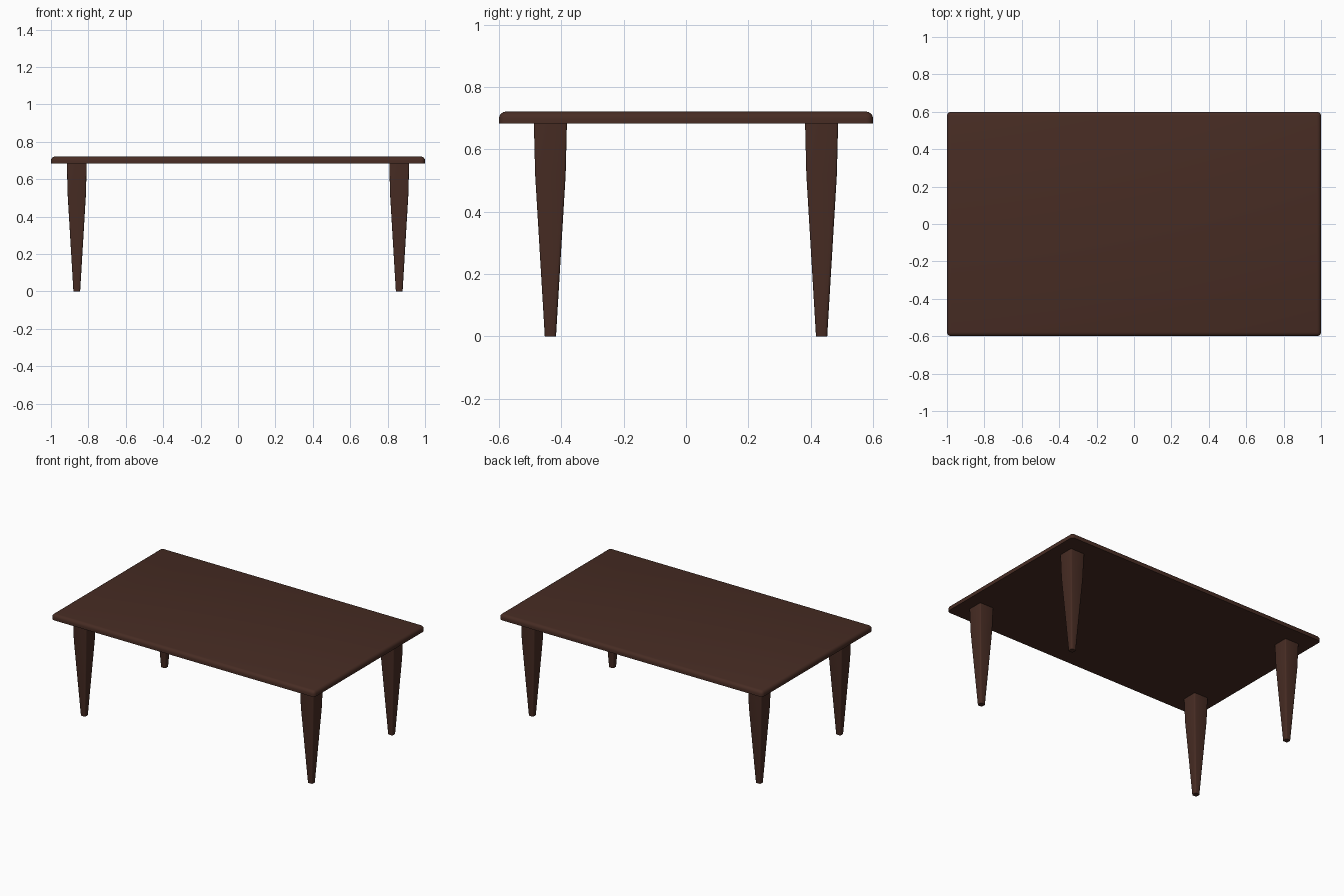
import bpy, bmesh, math

if "Cube" in bpy.data.objects:
    bpy.data.objects.remove(bpy.data.objects["Cube"])

wood = bpy.data.materials.new("dark walnut")
wood.diffuse_color = (0.063, 0.025, 0.017, 1)
wood.use_nodes = True
wood.node_tree.nodes["Principled BSDF"].inputs["Base Color"].default_value = wood.diffuse_color


def finish(bm, name, loc):
    bmesh.ops.recalc_face_normals(bm, faces=bm.faces)
    me = bpy.data.meshes.new(name)
    bm.to_mesh(me)
    bm.free()
    me.materials.append(wood)
    ob = bpy.data.objects.new(name, me)
    ob.location = loc
    bpy.context.collection.objects.link(ob)
    bpy.ops.object.select_all(action='DESELECT')
    ob.select_set(True)
    bpy.context.view_layer.objects.active = ob
    bpy.ops.object.shade_smooth_by_angle(angle=math.radians(35))
    return ob


# Tabletop: slab with rounded corners and upper rim, sharp underside
bm = bmesh.new()
bmesh.ops.create_cube(bm, size=1)
for v in bm.verts:
    v.co.x *= 2.0
    v.co.y *= 1.2
    v.co.z *= 0.038
rim = [e for e in bm.edges if max(v.co.z for v in e.verts) > 0]
bmesh.ops.bevel(bm, geom=rim, offset=0.022, segments=4, profile=0.5,
                affect='EDGES', clamp_overlap=True)
finish(bm, "tabletop", (0, 0, 0.702))


def rounded_square(half, r, z, steps=3):
    """Outline of a square with softened corners."""
    pts = []
    for q in range(4):
        a0 = q * math.pi / 2
        mid = a0 + math.pi / 4
        cx = math.copysign(half - r, math.cos(mid))
        cy = math.copysign(half - r, math.sin(mid))
        for i in range(steps + 1):
            a = a0 + i * math.pi / 2 / steps
            pts.append((cx + r * math.cos(a), cy + r * math.sin(a), z))
    return pts


# Legs: softened square posts, nearly straight at the top, tapering down
sections = [(0.018, 0.009, 0), (0.049, 0.007, 0.52), (0.053, 0.006, 0.684)]
for fy, sy in (("front", -1), ("back", 1)):
    for fx, sx in (("left", -1), ("right", 1)):
        bm = bmesh.new()
        rings = [[bm.verts.new(p) for p in rounded_square(*s)] for s in sections]
        for a, b in zip(rings, rings[1:]):
            n = len(a)
            for i in range(n):
                bm.faces.new((a[i], a[(i + 1) % n], b[(i + 1) % n], b[i]))
        bm.faces.new(rings[0][::-1])
        bm.faces.new(rings[-1])
        finish(bm, f"{fy}_{fx}_leg", (sx * 0.862, sy * 0.435, 0))
